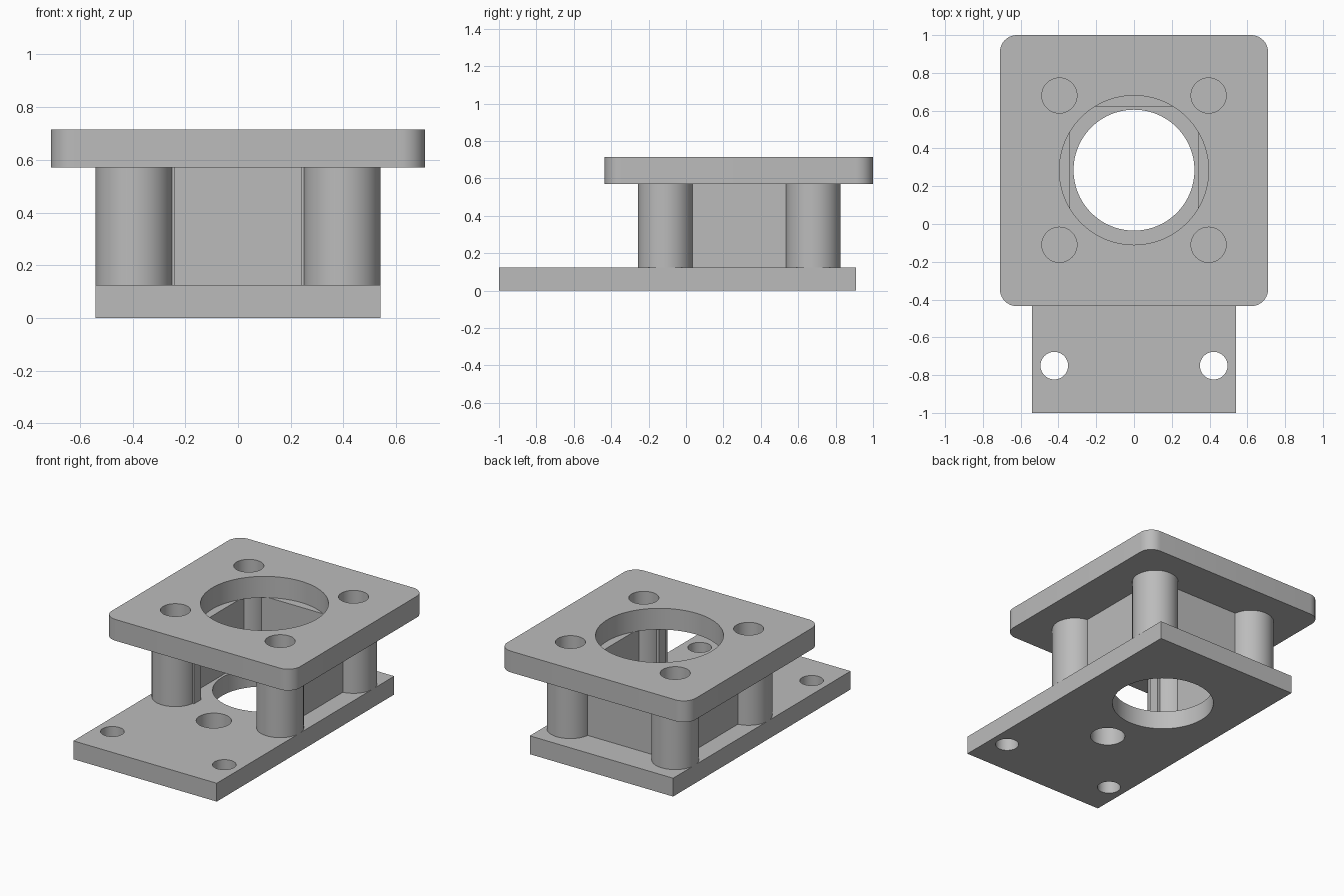
import bpy, bmesh, math
from mathutils import Matrix

if "Cube" in bpy.data.objects:
    bpy.data.objects.remove(bpy.data.objects["Cube"], do_unlink=True)

grey = bpy.data.materials.new("plain grey")
grey.use_nodes = True
colour = (0.5, 0.5, 0.5, 1)
grey.diffuse_color = colour
grey.node_tree.nodes["Principled BSDF"].inputs["Base Color"].default_value = colour

BASE_TOP, DECK_BOTTOM, DECK_TOP = 0.125, 0.57, 0.715
CY = 0.285        # shared centre of the openings in y
PITCH = 0.395     # post offset from that centre
CORNERS = [(sx * PITCH, CY + sy * PITCH) for sx in (-1, 1) for sy in (-1, 1)]


def finish(name, bm):
    mesh = bpy.data.meshes.new(name)
    bm.to_mesh(mesh)
    bm.free()
    mesh.materials.append(grey)
    ob = bpy.data.objects.new(name, mesh)
    bpy.context.collection.objects.link(ob)
    return ob


def box(name, x0, x1, y0, y1, z0, z1, radius=0):
    bm = bmesh.new()
    m = Matrix.Translation(((x0 + x1) / 2, (y0 + y1) / 2, (z0 + z1) / 2))
    m = m @ Matrix.Diagonal((x1 - x0, y1 - y0, z1 - z0, 1))
    bmesh.ops.create_cube(bm, size=1, matrix=m)
    if radius:
        upright = [e for e in bm.edges
                   if abs(e.verts[0].co.z - e.verts[1].co.z) > 0.01]
        bmesh.ops.bevel(bm, geom=upright, offset=radius, segments=10,
                        profile=0.5, affect='EDGES')
    return finish(name, bm)


def cylinder(name, x, y, r, z0, z1, segments=64):
    bm = bmesh.new()
    bmesh.ops.create_cone(bm, cap_ends=True, segments=segments, radius1=r,
                          radius2=r, depth=z1 - z0,
                          matrix=Matrix.Translation((x, y, (z0 + z1) / 2)))
    return finish(name, bm)


def cut(ob, cutters):
    bpy.context.view_layer.objects.active = ob
    for c in cutters:
        mod = ob.modifiers.new("cut", 'BOOLEAN')
        mod.operation = 'DIFFERENCE'
        mod.solver = 'EXACT'
        mod.object = c
        bpy.ops.object.modifier_apply(modifier=mod.name)
        bpy.data.objects.remove(c, do_unlink=True)


def screw_holes():
    return [cylinder("cutter", x, y, 0.093, 0.05, 1) for x, y in CORNERS]


# Base plate with the round opening, cable hole and two mounting holes
base = box("base_plate", -0.54, 0.54, -1, 0.91, 0, BASE_TOP)
cut(base, [cylinder("cutter", x, y, r, -1, 1, 96) for x, y, r in
           ((0, CY, 0.32), (0, -0.26, 0.109), (-0.422, -0.75, 0.073), (0.422, -0.75, 0.073))])

# Rounded top plate with the wider opening and screw holes
deck = box("top_plate", -0.71, 0.71, -0.435, 1, DECK_BOTTOM, DECK_TOP, 0.09)
cut(deck, [cylinder("cutter", 0, CY, PITCH, 0, 1, 96)] + screw_holes())

# Wall frame between the plates, open at the front
OUT, INN = 0.415, 0.338
walls = box("wall_frame", -OUT, OUT, CY - OUT, CY + OUT, BASE_TOP, DECK_BOTTOM)
cut(walls, [box("cutter", -INN, INN, CY - INN, CY + INN, 0, 1),
            box("cutter", -0.24, 0.24, -0.5, CY, 0, 1)] + screw_holes())

# Hollow corner posts
parts = [base, deck, walls]
for x, y in CORNERS:
    name = ("front" if y < CY else "back") + ("_left" if x > 0 else "_right") + "_post"
    post = cylinder(name, x, y, 0.146, BASE_TOP, DECK_BOTTOM)
    cut(post, [cylinder("cutter", x, y, 0.093, 0.05, 1)])
    parts.append(post)

# Smooth the round faces, keep the edges crisp
bpy.ops.object.select_all(action='DESELECT')
for ob in parts:
    ob.select_set(True)
bpy.context.view_layer.objects.active = base
bpy.ops.object.shade_smooth_by_angle(angle=math.radians(30))
